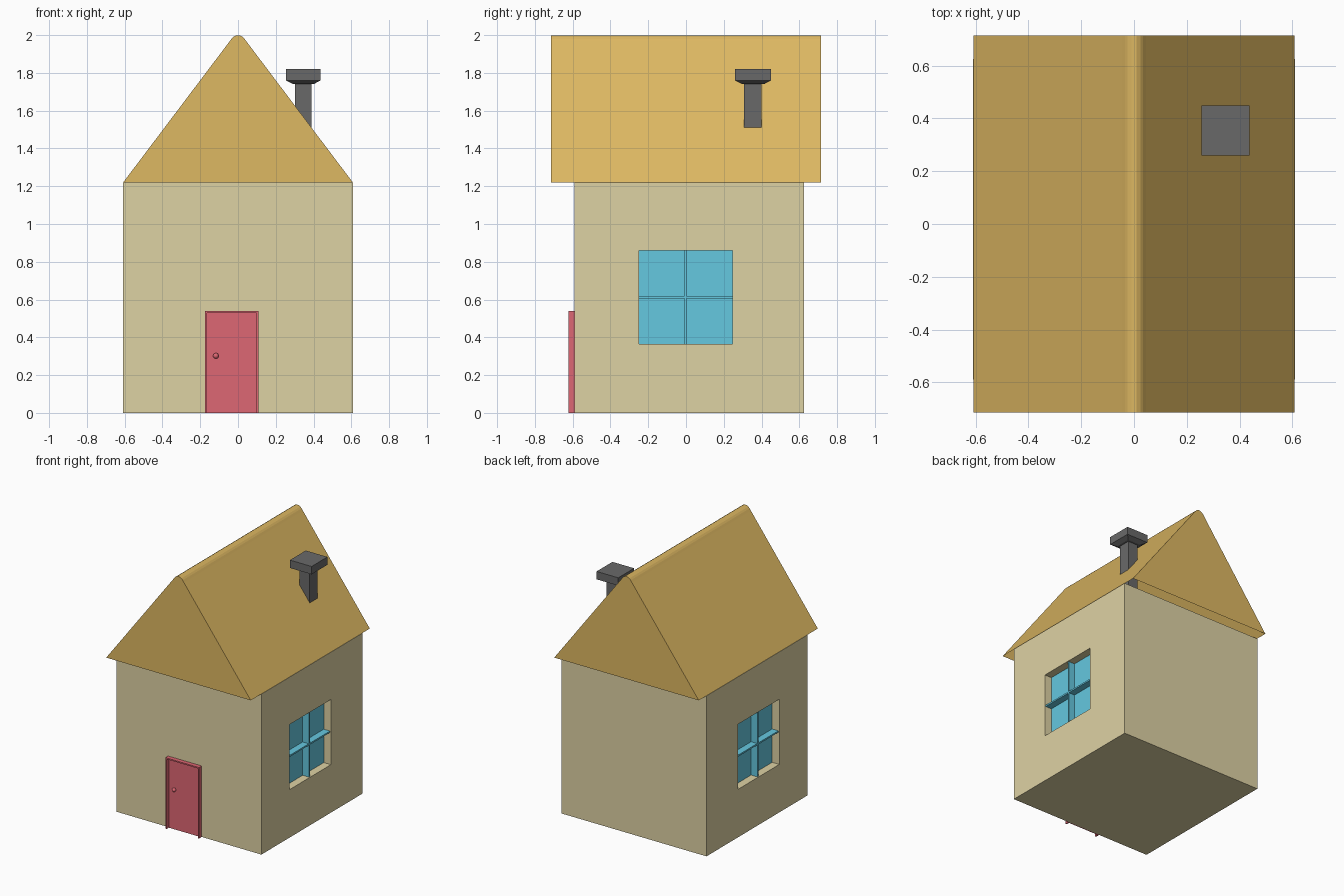
import bpy, bmesh
from mathutils import Vector

if "Cube" in bpy.data.objects:
    bpy.data.objects.remove(bpy.data.objects["Cube"])


def material(name, rgb):
    m = bpy.data.materials.new(name)
    lin = [((c / 255 + 0.055) / 1.055) ** 2.4 for c in rgb]
    m.diffuse_color = (*lin, 1)
    m.use_nodes = True
    m.node_tree.nodes["Principled BSDF"].inputs["Base Color"].default_value = m.diffuse_color
    return m


WALL = material("cream wall", (222, 210, 164))
ROOF = material("straw roof", (222, 184, 98))
DOOR = material("red door", (222, 103, 115))
GLASS = material("blue window", (101, 200, 224))
STONE = material("grey chimney", (105, 105, 105))


def finish(name, bm, *mats):
    mesh = bpy.data.meshes.new(name)
    bm.to_mesh(mesh)
    bm.free()
    ob = bpy.data.objects.new(name, mesh)
    bpy.context.collection.objects.link(ob)
    for m in mats:
        mesh.materials.append(m)
    return ob


def box_bm(lo, hi):
    bm = bmesh.new()
    bmesh.ops.create_cube(bm, size=1)
    lo, hi = Vector(lo), Vector(hi)
    for v in bm.verts:
        v.co = (lo + hi) / 2 + v.co * (hi - lo)
    return bm


def box(name, lo, hi, mat):
    return finish(name, box_bm(lo, hi), mat)


# House body with a recessed glazed opening in each side wall
WX, Y0, Y1, EAVE = 0.61, -0.59, 0.625, 1.22
WY0, WY1, WZ0, WZ1, DEPTH = -0.25, 0.245, 0.365, 0.86, 0.06
bm = box_bm((-WX, Y0, 0), (WX, Y1, EAVE))
for s in (-1, 1):
    face = next(f for f in bm.faces if f.normal.x * s > 0.9)
    c = face.calc_center_median()
    bmesh.ops.inset_individual(bm, faces=[face], thickness=0.2)
    for v in face.verts:
        v.co.y = WY0 if v.co.y < c.y else WY1
        v.co.z = WZ0 if v.co.z < c.z else WZ1
    pane = bmesh.ops.extrude_discrete_faces(bm, faces=[face])["faces"][0]
    for v in pane.verts:
        v.co.x -= s * DEPTH
    pane.material_index = 1
    bm.normal_update()
finish("house_body", bm, WALL, GLASS)

# Crossed window bars
for side, s in (("left", -1), ("right", 1)):
    x0, x1 = sorted((s * (WX - DEPTH), s * (WX - 0.008)))
    ym, zm, t = (WY0 + WY1) / 2, (WZ0 + WZ1) / 2, 0.006
    box(side + "_window_upright", (x0, ym - t, WZ0), (x1, ym + t, WZ1), GLASS)
    box(side + "_window_crossbar", (x0, WY0, zm - t), (x1, WY1, zm + t), GLASS)

# Roof shell: rounded ridge profile, open underneath
half = [(0.608, EAVE), (0.045, 1.966), (0.035, 1.98), (0.024, 1.991), (0.01, 1.999)]
profile = half + [(-x, z) for x, z in reversed(half)]
bm = bmesh.new()
front, back = [[bm.verts.new((x, y, z)) for x, z in profile] for y in (-0.715, 0.715)]
bm.faces.new(list(reversed(front)))
bm.faces.new(back)
for i in range(len(profile) - 1):
    bm.faces.new((front[i], back[i], back[i + 1], front[i + 1]))
bmesh.ops.recalc_face_normals(bm, faces=bm.faces)
top = max(bm.faces, key=lambda f: f.calc_center_median().z)
if top.normal.z < 0:
    bmesh.ops.reverse_faces(bm, faces=bm.faces)
finish("roof", bm, ROOF)

# Door panel, thin projecting frame and knob
DX0, DX1, DZ, T = -0.175, 0.108, 0.54, 0.01
box("door_panel", (DX0, -0.596, 0), (DX1, -0.588, DZ), DOOR)
box("door_left_jamb", (DX0, -0.622, 0), (DX0 + T, -0.595, DZ), DOOR)
box("door_right_jamb", (DX1 - T, -0.622, 0), (DX1, -0.595, DZ), DOOR)
box("door_lintel", (DX0 + T, -0.622, DZ - T), (DX1 - T, -0.595, DZ), DOOR)
bm = bmesh.new()
bmesh.ops.create_uvsphere(bm, u_segments=16, v_segments=10, radius=0.015)
bmesh.ops.translate(bm, verts=bm.verts, vec=(-0.117, -0.602, 0.302))
for f in bm.faces:
    f.smooth = True
finish("door_knob", bm, DOOR)

# Chimney stack and cap with a tapered underside
box("chimney_stack", (0.302, 0.308, 1.3), (0.388, 0.4, 1.77), STONE)
bm = box_bm((0.255, 0.26, 1.76), (0.437, 0.45, 1.82))
under = next(f for f in bm.faces if f.normal.z < -0.9)
bmesh.ops.inset_individual(bm, faces=[under], thickness=0.048, depth=0.018)
finish("chimney_cap", bm, STONE)
